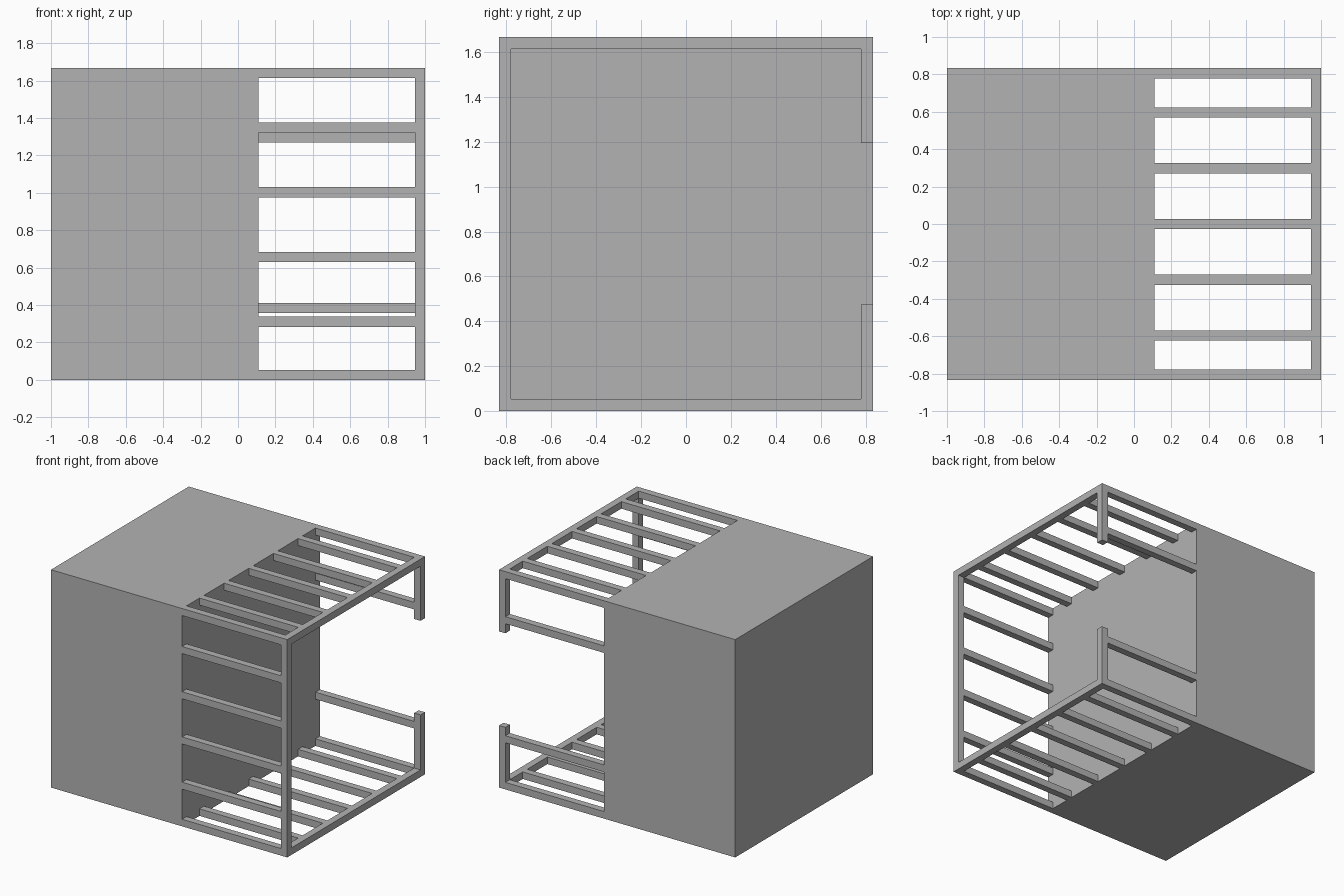
import bpy
import bmesh

cube = bpy.data.objects.get("Cube")
if cube:
    bpy.data.objects.remove(cube, do_unlink=True)

# Overall sizes
X0, X1 = -1.0, 1.0
WALL = 0.11          # where the solid block ends and the cage begins
HY = 0.833           # half depth
H = 1.667            # height
T = 0.054            # bar thickness
POST = X1 - T        # inner face of the end frame

grey = bpy.data.materials.new("plain_grey")
grey.use_nodes = True
colour = (0.45, 0.45, 0.45, 1)
grey.diffuse_color = colour
grey.node_tree.nodes["Principled BSDF"].inputs["Base Color"].default_value = colour


def box(name, x, y, z):
    """Axis-aligned box from (min, max) ranges."""
    bm = bmesh.new()
    bmesh.ops.create_cube(bm, size=1)
    for v in bm.verts:
        for i, (lo, hi) in enumerate((x, y, z)):
            v.co[i] = hi if v.co[i] > 0 else lo
    mesh = bpy.data.meshes.new(name)
    bm.to_mesh(mesh)
    bm.free()
    mesh.materials.append(grey)
    obj = bpy.data.objects.new(name, mesh)
    bpy.context.collection.objects.link(obj)
    return obj


FRONT, BACK = (-HY, -HY + T), (HY - T, HY)
BOTTOM, TOP = (0, T), (H - T, H)

# Solid block
box("solid_block", (X0, WALL), (-HY, HY), (0, H))

# Top and bottom: end beam and evenly spaced rungs
for level, z in (("bottom", BOTTOM), ("top", TOP)):
    box(level + "_end_beam", (POST, X1), (-HY, HY), z)
    box(level + "_front_edge_bar", (WALL, POST), FRONT, z)
    box(level + "_back_edge_bar", (WALL, POST), BACK, z)
    for i in range(-2, 3):
        y = i * 0.298
        box(level + "_rung", (WALL, POST), (y - T / 2, y + T / 2), z)

# Front: full corner post and four rails
box("front_post", (POST, X1), FRONT, (T, H - T))
for z in (0.284, 0.63, 0.976, 1.322):
    box("front_rail", (WALL, POST), FRONT, (z, z + T))

# Back: corner post broken in the middle, and two rails
box("back_post_lower", (POST, X1), BACK, (T, 0.475))
box("back_post_upper", (POST, X1), BACK, (1.195, H - T))
for z in (0.357, 1.268):
    box("back_rail", (WALL, POST), BACK, (z, z + T))
